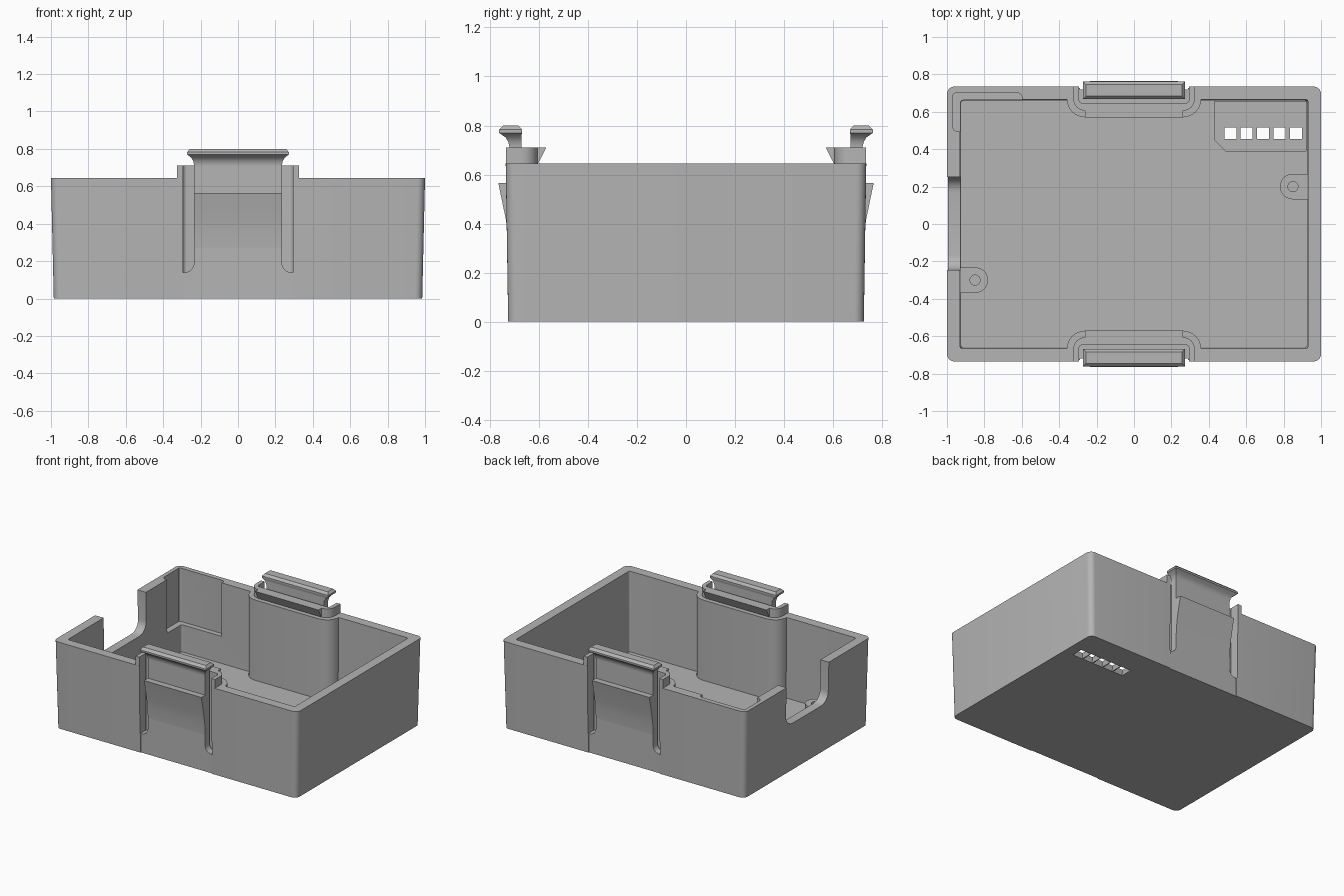
import bpy, bmesh, math

old = bpy.data.objects.get("Cube")
if old:
    bpy.data.objects.remove(old, do_unlink=True)

GREY = (0.46, 0.46, 0.46, 1)
mat = bpy.data.materials.new("plain grey plastic")
mat.use_nodes = True
mat.diffuse_color = GREY
mat.node_tree.nodes["Principled BSDF"].inputs["Base Color"].default_value = GREY

TOP = 0.645      # rim height
FLOOR = 0.05     # floor thickness


def loft(name, rings):
    """Closed solid through rings of equal point count."""
    bm = bmesh.new()
    loops = [[bm.verts.new(p) for p in ring] for ring in rings]
    for a, b in zip(loops, loops[1:]):
        for i in range(len(a)):
            j = (i + 1) % len(a)
            bm.faces.new((a[i], a[j], b[j], b[i]))
    bm.faces.new(loops[0])
    bm.faces.new(loops[-1])
    bmesh.ops.recalc_face_normals(bm, faces=bm.faces)
    me = bpy.data.meshes.new(name)
    bm.to_mesh(me)
    bm.free()
    me.materials.append(mat)
    ob = bpy.data.objects.new(name, me)
    bpy.context.collection.objects.link(ob)
    return ob


def rrect(x0, x1, y0, y1, radii=0, seg=6):
    """Rounded rectangle; radii is one value or (x1y1, x0y1, x0y0, x1y0)."""
    if not isinstance(radii, tuple):
        radii = (radii,) * 4
    corners = ((x1, y1, -1, -1), (x0, y1, 1, -1), (x0, y0, 1, 1), (x1, y0, -1, 1))
    pts = []
    for k, ((x, y, sx, sy), r) in enumerate(zip(corners, radii)):
        if r == 0:
            pts.append((x, y))
            continue
        for i in range(seg + 1):
            a = math.pi / 2 * (k + i / seg)
            pts.append((x + sx * r + r * math.cos(a), y + sy * r + r * math.sin(a)))
    return pts


def prism(name, pts, a, b, axis="z"):
    """Extrude a profile: (x, y) along z, (y, z) along x, or (x, z) along y."""
    place = {"z": lambda p, h: (p[0], p[1], h),
             "x": lambda p, h: (h, p[0], p[1]),
             "y": lambda p, h: (p[0], h, p[1])}[axis]
    return loft(name, [[place(p, h) for p in pts] for h in (a, b)])


def flip(pts, s):
    return [(x, y * s) for x, y in pts]


def boolean(target, tool, op):
    tool.hide_render = True
    mod = target.modifiers.new(op, "BOOLEAN")
    mod.operation, mod.solver, mod.object = op, "EXACT", tool
    bpy.context.view_layer.objects.active = target
    bpy.ops.object.modifier_apply(modifier=mod.name)
    bpy.data.objects.remove(tool, do_unlink=True)


def cut(target, tool):
    boolean(target, tool, "DIFFERENCE")


def join(target, tool):
    boolean(target, tool, "UNION")


def tapered(name, sections, r):
    return loft(name, [[(x, y, z) for x, y in rrect(-hx, hx, -hy, hy, r)]
                       for z, hx, hy in sections])


# Open drafted tray
case = tapered("case_body", ((0, 0.985, 0.725), (TOP, 1.0, 0.735)), 0.04)
cut(case, tapered("cavity", ((FLOOR, 0.925, 0.66), (TOP + 0.1, 0.931, 0.666)), 0.012))

parts = [case]
for s, side in ((-1, "front"), (1, "back")):
    # Pocket housing bulging inward, with a raised lip
    join(case, prism("housing", flip(rrect(-0.36, 0.36, 0.57, 0.71, (0, 0, 0.1, 0.1)), s),
                     0.03, TOP))
    join(case, prism("lip", flip(rrect(-0.325, 0.325, 0.605, 0.734, (0, 0, 0.065, 0.065)), s),
                     0.6, 0.71))
    # Gap behind the spring tongue
    cut(case, prism("gap", flip(rrect(-0.295, 0.295, 0.645, 0.67, (0, 0, 0.022, 0.022)), s),
                    0.14, 1))
    # Slots either side of the tongue, rounded at the tongue foot
    for m in (-1, 1):
        slot = [(x * m, z) for x, z in rrect(0.235, 0.295, 0.14, 1, (0, 0, 0.05, 0))]
        cut(case, prism("slot", slot, 0.66 * s, 0.8 * s, "y"))
    # Slightly sunken outer panel
    cut(case, prism("panel", flip(rrect(-0.29, 0.29, 0.72, 0.8), s), -0.1, 1))

    # Snap ridge on the inside of the lip
    ridge = ((0.61, TOP), (0.603, TOP), (0.57, 0.71), (0.61, 0.71))
    parts.append(prism(side + "_lip_ridge", flip_pts := [(y * s, z) for y, z in ridge],
                       -0.26, 0.26, "x"))
    # Outward catch on the tongue
    catch = ((0.71, 0.565), (0.765, 0.565), (0.735, 0.42), (0.725, 0.35),
             (0.72, 0.27), (0.71, 0.27))
    parts.append(prism(side + "_catch", [(y * s, z) for y, z in catch], -0.235, 0.235, "x"))
    # Flared finger grip: height, half width, outer and inner depth
    grip = ((0.6, 0.235, 0.72, 0.67), (0.715, 0.235, 0.72, 0.67),
            (0.735, 0.239, 0.725, 0.67), (0.752, 0.249, 0.736, 0.67),
            (0.765, 0.265, 0.755, 0.67), (0.77, 0.272, 0.762, 0.668),
            (0.783, 0.272, 0.762, 0.668), (0.8, 0.257, 0.745, 0.684))
    parts.append(loft(side + "_grip", [[(x, y * s, z) for x, y in rrect(-w, w, i, o)]
                                       for z, w, o, i in grip]))

# Cable notch in the right wall
cut(case, prism("notch", rrect(-0.245, 0.25, 0.35, 1, (0, 0, 0.08, 0.08)), -1.1, -0.9, "x"))

# Thinned walls in the back right corner
cut(case, prism("long_relief", rrect(-0.97, -0.6, 0.6, 0.7, (0.02, 0.02, 0, 0)), 0.25, 1))
cut(case, prism("short_relief", rrect(-0.97, -0.9, 0.495, 0.69, (0, 0, 0.03, 0)), 0.25, 1))

# Thinned floor patch and a row of flared light windows
patch = ((0.43, 0.655), (0.43, 0.45), (0.49, 0.39), (0.92, 0.39), (0.92, 0.655))
cut(case, prism("patch", patch, 0.035, 0.3))
for i in range(5):
    x, y = 0.515 + 0.0875 * i, 0.485
    rings = [[(px, py, z) for px, py in rrect(x - w, x + w, y - d, y + d)]
             for z, w, d in ((-0.005, 0.042, 0.046), (0.036, 0.032, 0.03), (0.1, 0.032, 0.03))]
    cut(case, loft("window", rings))

# Screw posts against the side walls
for m, y, name in ((1, 0.2, "left_screw_post"), (-1, -0.3, "right_screw_post")):
    r = 0.068
    outline = [(x * m, py) for x, py in rrect(0.78, 0.95, y - r, y + r, (0, r, r, 0))]
    post = prism(name, outline, 0.03, 0.28)
    h = 0.027
    cx = 0.85 * m
    cut(post, prism("screw_hole", rrect(cx - h, cx + h, y - h, y + h, h * 0.999), 0.1, 0.4))
    parts.append(post)

# Smooth rounded corners, crisp edges
bpy.ops.object.select_all(action="DESELECT")
for ob in parts:
    ob.select_set(True)
bpy.context.view_layer.objects.active = case
bpy.ops.object.shade_smooth_by_angle()
